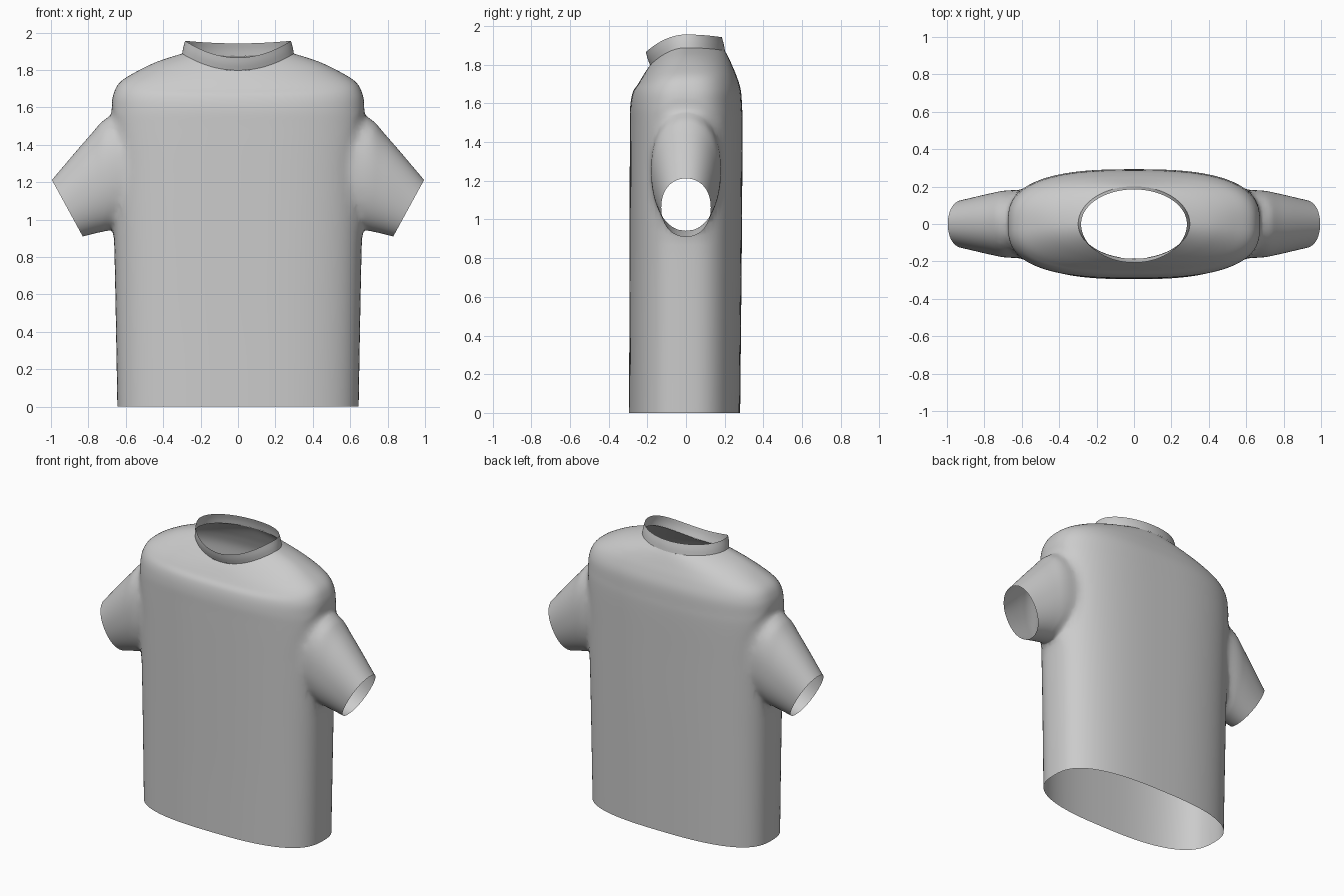
import bpy, bmesh, math
from mathutils import Vector

cube = bpy.data.objects.get("Cube")
if cube:
    bpy.data.objects.remove(cube)

SIDES = 96

grey = bpy.data.materials.new("light_grey_fabric")
grey.use_nodes = True
grey.diffuse_color = (0.6, 0.6, 0.6, 1)
grey.node_tree.nodes["Principled BSDF"].inputs["Base Color"].default_value = (0.6, 0.6, 0.6, 1)


def smooth_rows(rows, steps):
    """Catmull-Rom interpolation between rows of ring settings."""
    out = []
    for i in range(len(rows) - 1):
        quad = [rows[max(i - 1, 0)], rows[i], rows[i + 1], rows[min(i + 2, len(rows) - 1)]]
        for k in range(steps):
            t = k / steps
            out.append([b + t / 2 * (c - a + t * (2 * a - 5 * b + 4 * c - d + t * (3 * (b - c) + d - a)))
                        for a, b, c, d in zip(*quad)])
    return out + [rows[-1]]


def unit_ring(power):
    """Points of a superellipse with unit radii."""
    for i in range(SIDES):
        a = 2 * math.pi * i / SIDES
        yield [math.copysign(abs(v) ** (2 / power), v) for v in (math.cos(a), math.sin(a))]


def cloth_ring(half_x, front, back, z_front, z_side, z_back, power):
    """Ring around the body whose height differs at front, sides and back."""
    for u, v in unit_ring(power):
        depth, z_end = (front, z_front) if v < 0 else (back, z_back)
        yield Vector((u * half_x, v * depth, z_side + (z_end - z_side) * v * v))


def sleeve_ring(side, top_x, top_z, low_x, low_z, half_y):
    """Tilted ring given by its upper and lower points."""
    top, low = Vector((top_x * side, 0, top_z)), Vector((low_x * side, 0, low_z))
    for u, v in unit_ring(2.15):
        yield (top + low) / 2 + (top - low) / 2 * u + Vector((0, v * half_y, 0))


def loft(name, rings, capped):
    bm = bmesh.new()
    loops = [[bm.verts.new(p) for p in ring] for ring in rings]
    for a, b in zip(loops, loops[1:]):
        for i in range(SIDES):
            j = (i + 1) % SIDES
            bm.faces.new((a[i], a[j], b[j], b[i]))
    if capped:
        bm.faces.new(loops[0])
        bm.faces.new(loops[-1])
    bmesh.ops.recalc_face_normals(bm, faces=bm.faces)
    mesh = bpy.data.meshes.new(name)
    bm.to_mesh(mesh)
    bm.free()
    mesh.materials.append(grey)
    obj = bpy.data.objects.new(name, mesh)
    bpy.context.collection.objects.link(obj)
    return obj


def shade(obj, angle):
    bpy.ops.object.select_all(action='DESELECT')
    obj.select_set(True)
    bpy.context.view_layer.objects.active = obj
    bpy.ops.object.shade_smooth_by_angle(angle=math.radians(angle))


# Torso: hem, straight body, rounded shoulders, neckline
torso_rows = [
    (0.645, 0.295, 0.28, 0, 0, 0, 2.7),
    (0.652, 0.293, 0.284, 0.4, 0.4, 0.4, 2.7),
    (0.66, 0.292, 0.288, 0.8, 0.8, 0.8, 2.7),
    (0.672, 0.291, 0.291, 1.2, 1.2, 1.2, 2.7),
    (0.68, 0.29, 0.293, 1.48, 1.48, 1.48, 2.7),
    (0.677, 0.288, 0.29, 1.59, 1.59, 1.58, 2.7),
    (0.666, 0.274, 0.283, 1.66, 1.67, 1.67, 2.7),
    (0.63, 0.248, 0.262, 1.7, 1.735, 1.74, 2.65),
    (0.545, 0.224, 0.237, 1.74, 1.79, 1.8, 2.5),
    (0.43, 0.204, 0.216, 1.772, 1.845, 1.845, 2.2),
    (0.297, 0.184, 0.198, 1.8, 1.888, 1.876, 2),
]
shirt = loft("shirt_body", [cloth_ring(*r) for r in smooth_rows(torso_rows, 6)], True)

# Sleeves: drooping tubes joined into the torso
sleeve_rows = [
    (0.5, 1.6, 0.48, 0.97, 0.185),
    (0.685, 1.555, 0.66, 0.945, 0.18),
    (0.8, 1.44, 0.74, 0.932, 0.163),
    (0.995, 1.212, 0.83, 0.91, 0.128),
]
sleeves = []
for side, label in ((1, "left"), (-1, "right")):
    rings = [sleeve_ring(side, *r) for r in smooth_rows(sleeve_rows, 7)]
    sleeve = loft(label + "_sleeve", rings, True)
    sleeves.append(sleeve)
    join = shirt.modifiers.new(label + "_join", 'BOOLEAN')
    join.operation, join.solver, join.object = 'UNION', 'EXACT', sleeve

bpy.context.view_layer.update()
graph = bpy.context.evaluated_depsgraph_get()
joined = bpy.data.meshes.new_from_object(shirt.evaluated_get(graph))
shirt.modifiers.clear()
shirt.data = joined
for sleeve in sleeves:
    bpy.data.objects.remove(sleeve)

# Open the hem, neck and cuffs, then soften the armhole seams
bm = bmesh.new()
bm.from_mesh(joined)
caps = [f for f in bm.faces if len(f.verts) > SIDES // 2]
bmesh.ops.delete(bm, geom=caps, context='FACES')
bmesh.ops.remove_doubles(bm, verts=bm.verts, dist=0.006)
seam = [(e.verts[0].co + e.verts[1].co) / 2 for e in bm.edges
        if len(e.link_faces) == 2 and e.calc_face_angle(0) > 0.25
        and abs(e.verts[0].co.x) > 0.5 and 0.85 < e.verts[0].co.z < 1.62]
near = [v for v in bm.verts if not v.is_boundary and abs(v.co.x) > 0.45
        and any((v.co - p).length < 0.06 for p in seam)]
for _ in range(8):
    bmesh.ops.smooth_vert(bm, verts=near, factor=0.5,
                          use_axis_x=True, use_axis_y=True, use_axis_z=True)
for f in bm.faces:
    f.material_index = 0
bm.to_mesh(joined)
bm.free()
shade(shirt, 60)

# Collar: short band following the neckline
collar_rows = [
    (0.299, 0.186, 0.201, 1.798, 1.885, 1.874, 2),
    (0.293, 0.199, 0.195, 1.832, 1.92, 1.908, 2),
    (0.283, 0.207, 0.185, 1.866, 1.956, 1.942, 2),
]
collar = loft("collar", [cloth_ring(*r) for r in smooth_rows(collar_rows, 3)], False)
shade(collar, 60)
